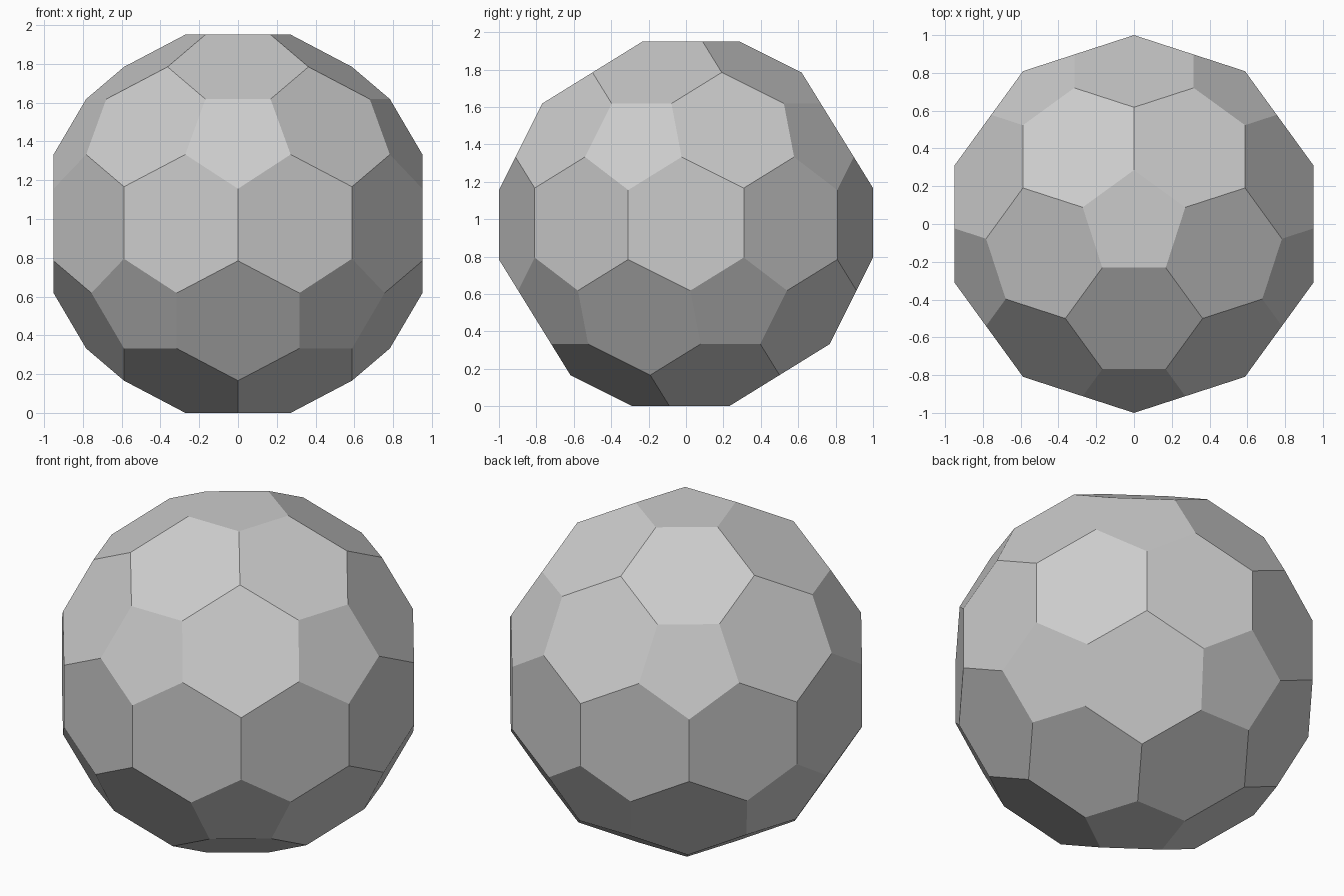
import bpy, bmesh, math
from itertools import combinations
from mathutils import Vector

if "Cube" in bpy.data.objects:
    bpy.data.objects.remove(bpy.data.objects["Cube"])

PENT_DIST = 0.9752                          # centre to pentagon faces
HEX_DIST = math.cos(math.radians(18))       # centre to hexagon faces

# Pentagon directions: corners of an icosahedron, one upper corner to the front
lat = math.atan(0.5)
half = [Vector((0, 0, 1))]
for k in range(5):
    az = math.radians(-90 + 72 * k)
    half.append(Vector((math.cos(lat) * math.cos(az),
                        math.cos(lat) * math.sin(az), math.sin(lat))))
pent_dirs = half + [-v for v in half]

# Hexagon directions: midpoints of the icosahedron's edges
hex_dirs = [(a + b).normalized() for a, b in combinations(pent_dirs, 2)
            if a.dot(b) > 0.4]

# Carve the ball out of a block, one flat face per direction
bm = bmesh.new()
bmesh.ops.create_cube(bm, size=4)
planes = [(d, PENT_DIST) for d in pent_dirs] + [(d, HEX_DIST) for d in hex_dirs]
for d, dist in planes:
    geom = bm.verts[:] + bm.edges[:] + bm.faces[:]
    bmesh.ops.bisect_plane(bm, geom=geom, dist=1e-6, plane_co=d * dist,
                           plane_no=d, clear_outer=True)
    rim = [e for e in bm.edges if e.is_boundary]
    if rim:
        bmesh.ops.holes_fill(bm, edges=rim, sides=0)

# Clean up and stand on the ground
bmesh.ops.remove_doubles(bm, verts=bm.verts[:], dist=1e-4)
bmesh.ops.recalc_face_normals(bm, faces=bm.faces[:])
bmesh.ops.translate(bm, verts=bm.verts[:], vec=(0, 0, PENT_DIST))

mesh = bpy.data.meshes.new("faceted_ball")
bm.to_mesh(mesh)
bm.free()
ball = bpy.data.objects.new("faceted_ball", mesh)
bpy.context.collection.objects.link(ball)
